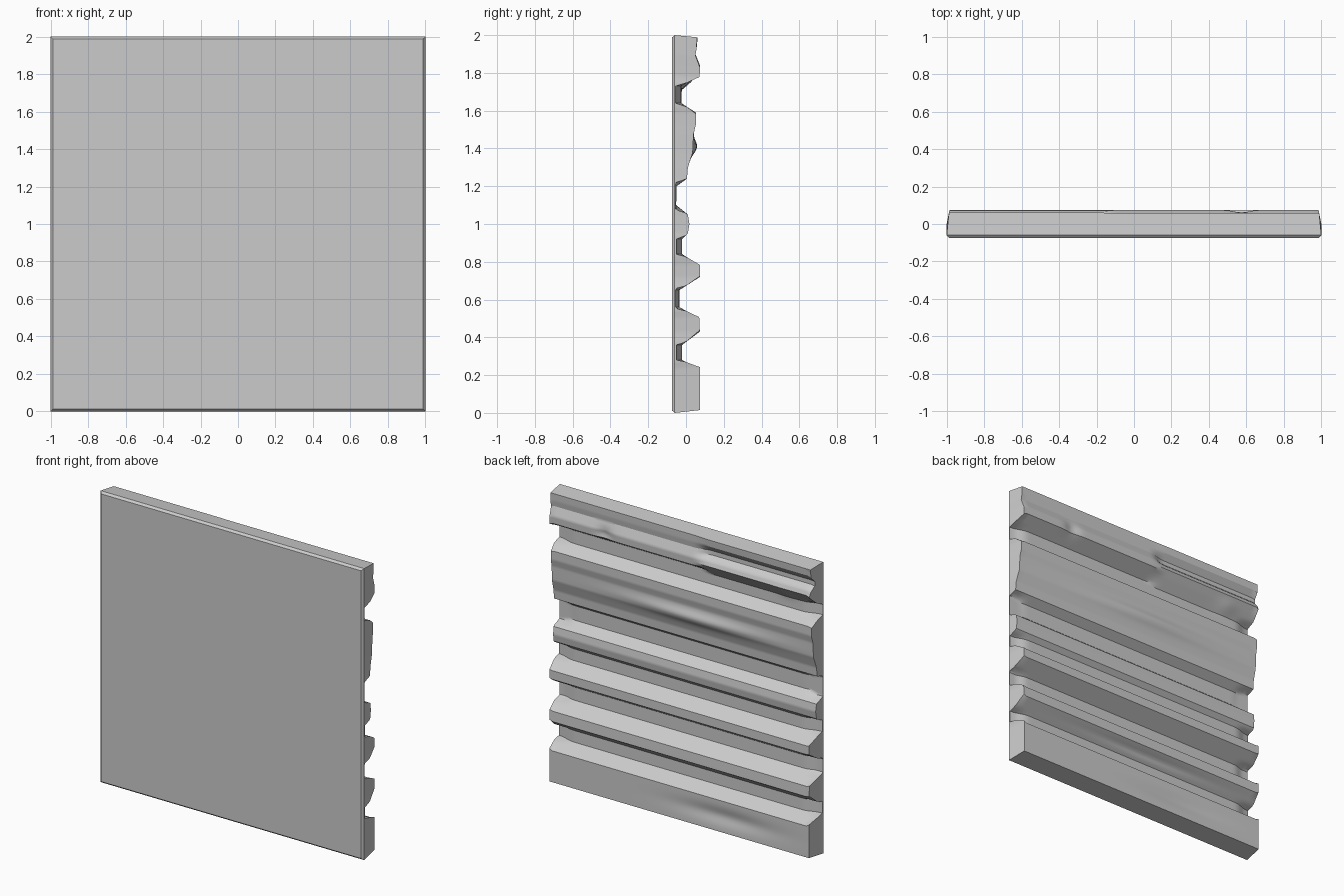
import bpy, bmesh, math

cube = bpy.data.objects.get("Cube")
if cube:
    bpy.data.objects.remove(cube, do_unlink=True)

COLS, ROWS = 80, 200
FRONT, RIM = -0.075, -0.06

# Rib profile as (height, depth), shared by the whole panel
LOWER = [(0, .075), (.23, .075), (.28, -.02), (.36, -.02), (.43, .073), (.5, .07),
         (.56, -.035), (.65, -.035), (.72, .074), (.78, .074), (.84, -.02),
         (.92, -.02), (.95, .01), (1, .018), (1.05, .01), (1.1, -.052),
         (1.2, -.05), (1.24, .005), (1.3, .01), (1.38, .035), (1.48, .04),
         (1.53, .052), (1.59, .052), (1.64, -.025)]
# The top rib differs between the two halves
TOP_LEFT = LOWER + [(1.73, -.025), (1.79, .072), (1.84, .074), (1.9, .05),
                    (1.94, .056), (2, .058)]
TOP_RIGHT = LOWER + [(1.71, -.025), (1.77, .035), (1.81, .072), (1.84, .06),
                     (1.87, .025), (1.9, .025), (1.94, .056), (2, .062)]

# Soft dents and bumps: x, z, x spread, z spread, amount
SPOTS = [(.58, 1.82, .05, .04, -.018), (-.77, 1.75, .07, .04, .01),
         (-.35, .12, .35, .05, -.015), (-.1, 1.41, .5, .04, .022),
         (-.1, .4, .5, .015, -.015)]


def interpolate(keys, z):
    for (z0, y0), (z1, y1) in zip(keys, keys[1:]):
        if z <= z1 + 1e-6:
            return y0 + (y1 - y0) * (z - z0) / (z1 - z0)
    return keys[-1][1]


def smooth(a, b, v):
    t = min(1, max(0, (v - a) / (b - a)))
    return t * t * (3 - 2 * t)


def depth(x, z):
    blend = smooth(-.22, -.1, x)
    y = interpolate(TOP_RIGHT, z) * (1 - blend) + interpolate(TOP_LEFT, z) * blend
    for cx, cz, sx, sz, amount in SPOTS:
        y += amount * math.exp(-((x - cx) / sx) ** 2 - ((z - cz) / sz) ** 2)
    # Grooves run out a little deeper at both ends
    if y < 0:
        y += min(1, -y / .02) * -.03 * smooth(.88, 1, abs(x))
    return min(.075, max(-.055, y))


def corner(x, z, y, scale):
    return (x * scale, y, 1 + (z - 1) * scale)


bm = bmesh.new()

# Ribbed back surface, drawn in slightly at the rim
grid = []
for i in range(COLS + 1):
    column = []
    for j in range(ROWS + 1):
        x, z = -1 + 2 * i / COLS, 2 * j / ROWS
        y = depth(x, z)
        on_rim = i in (0, COLS) or j in (0, ROWS)
        scale = 1 - .2 * max(0, y) if on_rim else 1
        if not on_rim:
            x, z = x * .99, 1 + (z - 1) * .985 if j in (1, ROWS - 1) else z
        column.append(bm.verts.new(corner(x, z, y, scale)))
    grid.append(column)
for i in range(COLS):
    for j in range(ROWS):
        bm.faces.new((grid[i][j], grid[i][j + 1], grid[i + 1][j + 1], grid[i + 1][j]))

# Side walls, front chamfer and flat front
border = ([(i, 0) for i in range(COLS)] + [(COLS, j) for j in range(ROWS)]
          + [(i, ROWS) for i in range(COLS, 0, -1)] + [(0, j) for j in range(ROWS, 0, -1)])


def ring(y, scale):
    return [bm.verts.new(corner(-1 + 2 * i / COLS, 2 * j / ROWS, y, scale)) for i, j in border]


rings = [[grid[i][j] for i, j in border], ring(RIM, 1), ring(FRONT, .987)]
for a, b in zip(rings, rings[1:]):
    for k in range(len(border)):
        n = (k + 1) % len(border)
        bm.faces.new((a[k], a[n], b[n], b[k]))
bm.faces.new(rings[-1])
bmesh.ops.recalc_face_normals(bm, faces=bm.faces)

mesh = bpy.data.meshes.new("ribbed_panel")
bm.to_mesh(mesh)
bm.free()
panel = bpy.data.objects.new("ribbed_panel", mesh)
bpy.context.collection.objects.link(panel)

# Plain grey finish
grey = bpy.data.materials.new("light_grey")
grey.use_nodes = True
colour = (.6, .6, .6, 1)
grey.diffuse_color = colour
grey.node_tree.nodes["Principled BSDF"].inputs["Base Color"].default_value = colour
mesh.materials.append(grey)

bpy.ops.object.select_all(action="DESELECT")
panel.select_set(True)
bpy.context.view_layer.objects.active = panel
bpy.ops.object.shade_smooth_by_angle(angle=math.radians(30))
